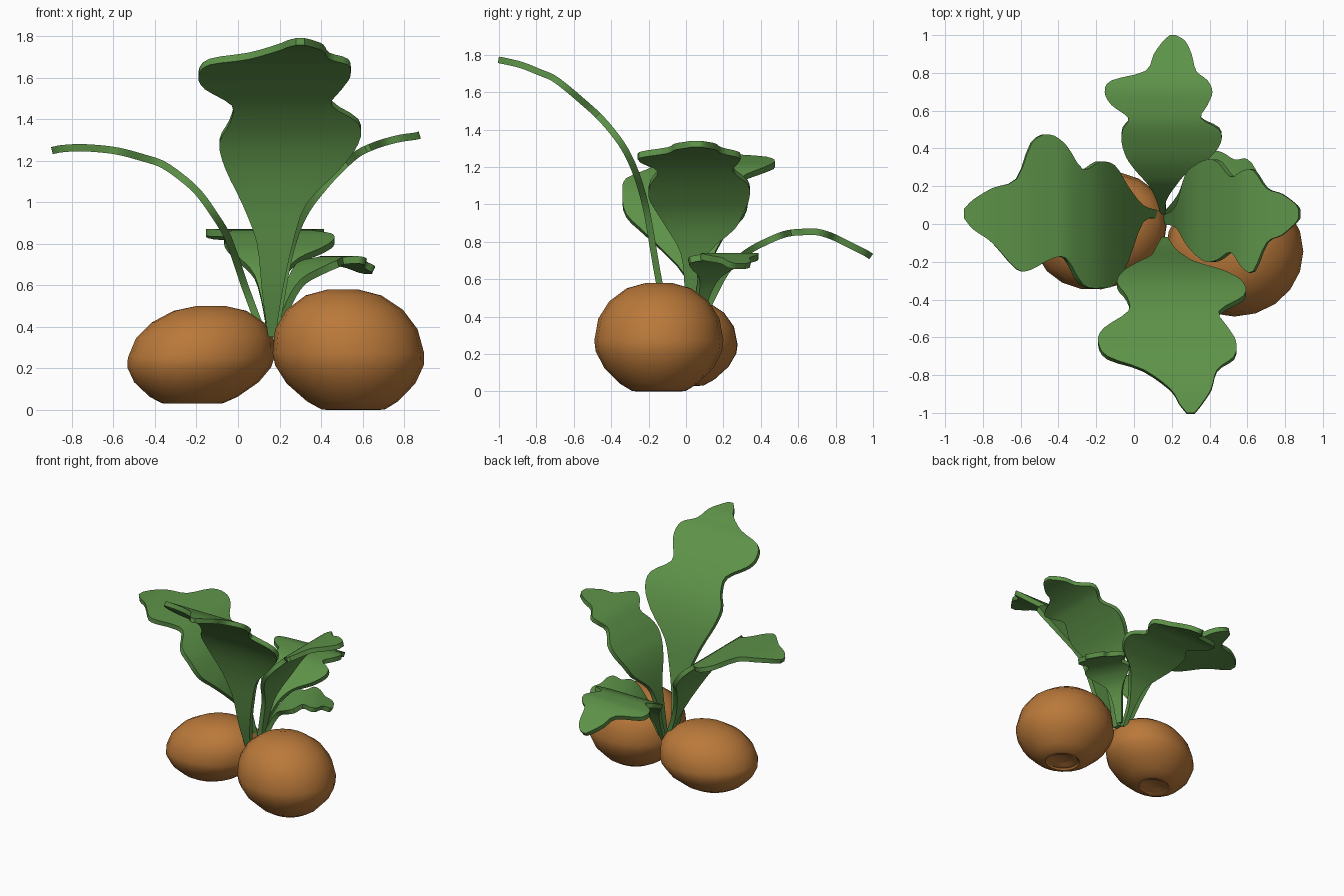
import bpy, bmesh, math
from mathutils import Vector, Matrix

if "Cube" in bpy.data.objects:
    bpy.data.objects.remove(bpy.data.objects["Cube"])


def make_material(name, color):
    mat = bpy.data.materials.new(name)
    mat.use_nodes = True
    mat.diffuse_color = color
    mat.node_tree.nodes["Principled BSDF"].inputs["Base Color"].default_value = color
    return mat


leaf_green = make_material("leaf green", (0.11, 0.29, 0.066, 1))
bulb_brown = make_material("bulb brown", (0.49, 0.19, 0.042, 1))


def finish(bm, name, mat, angle):
    """Turn a bmesh into a smooth-shaded object."""
    mesh = bpy.data.meshes.new(name)
    bm.to_mesh(mesh)
    bm.free()
    mesh.materials.append(mat)
    obj = bpy.data.objects.new(name, mesh)
    bpy.context.collection.objects.link(obj)
    bpy.ops.object.select_all(action="DESELECT")
    obj.select_set(True)
    bpy.context.view_layer.objects.active = obj
    bpy.ops.object.shade_smooth_by_angle(angle=math.radians(angle))
    return obj


# Bulbs: one lathed profile (radius, height) with a dimpled flat base
BULB_PROFILE = [(0, .04), (.2, .04), (.25, .02), (.31, .02), (.35, 0), (.42, .005),
                (.6, .07), (.85, .22), (.98, .37), (1, .47), (.94, .67),
                (.77, .83), (.5, .95), (.2, 1), (0, 1)]


def bulb(name, center, radii, bottom, height, turn, lean):
    bm = bmesh.new()
    verts = [bm.verts.new((r, 0, z)) for r, z in BULB_PROFILE]
    edges = [bm.edges.new(pair) for pair in zip(verts, verts[1:])]
    bmesh.ops.spin(bm, geom=verts + edges, axis=(0, 0, 1), cent=(0, 0, 0),
                   angle=math.tau, steps=20, use_duplicate=False)
    bmesh.ops.remove_doubles(bm, verts=bm.verts, dist=0.001)
    bmesh.ops.recalc_face_normals(bm, faces=bm.faces)
    spin = Matrix.Rotation(math.radians(turn), 3, "Z")
    for v in bm.verts:
        level = v.co.z
        p = spin @ Vector((v.co.x * radii[0], v.co.y * radii[1], 0))
        v.co = (p.x + center[0] + lean * (level - 0.5), p.y + center[1],
                bottom + level * height)
    return finish(bm, name, bulb_brown, 40)


bulb("large_bulb", (.53, -.145), (.365, .345), 0, .58, 0, -.05)
bulb("small_bulb", (-.175, -.035), (.36, .305), .03, .47, 22, .09)


# Leaves: stations along the rib, each (distance, height, one edge, other edge)
def smooth_stations(stations, steps=3):
    pts = [Vector(s) for s in stations]
    pts = [pts[0] * 2 - pts[1]] + pts + [pts[-1] * 2 - pts[-2]]
    rows = []
    for a, b, c, d in zip(pts, pts[1:], pts[2:], pts[3:]):
        for i in range(steps):
            t = i / steps
            rows.append(b + (c - a) * (t / 2) + (a * 2 - b * 5 + c * 4 - d) * (t * t / 2)
                        + (b * 3 - a - c * 3 + d) * (t ** 3 / 2))
    rows.append(pts[-2])
    return rows


def leaf(name, stations, along, across, origin=(0, 0), columns=4):
    along, across, origin = Vector(along), Vector(across), Vector(origin)
    bm = bmesh.new()
    grid = []
    for dist, height, low, high in smooth_stations(stations):
        row = []
        for c in range(columns + 1):
            p = origin + along * dist + across * (low + (high - low) * c / columns)
            row.append(bm.verts.new((p.x, p.y, height)))
        grid.append(row)
    for r0, r1 in zip(grid, grid[1:]):
        for c in range(columns):
            bm.faces.new((r0[c], r0[c + 1], r1[c + 1], r1[c]))
    bm.normal_update()
    if sum(f.normal.z for f in bm.faces) < 0:
        bmesh.ops.reverse_faces(bm, faces=bm.faces)
    obj = finish(bm, name, leaf_green, 40)
    # Give the blade its thickness on the underside, with crisp rims
    solid = obj.modifiers.new("thickness", "SOLIDIFY")
    solid.thickness = 0.035
    solid.offset = -1
    bpy.ops.object.modifier_apply(modifier=solid.name)
    bpy.ops.object.shade_smooth_by_angle(angle=math.radians(40))
    return obj


X, Y = (1, 0), (0, 1)

leaf("front_leaf", [
    (-.07, .36, .145, .18), (-.125, .58, .115, .215), (-.165, .81, .09, .265),
    (-.2, 1, .02, .33), (-.25, 1.17, -.06, .49), (-.31, 1.3, -.09, .58),
    (-.38, 1.4, -.04, .58), (-.46, 1.49, -.03, .45), (-.55, 1.57, -.16, .5),
    (-.62, 1.63, -.19, .54), (-.7, 1.69, -.14, .53), (-.77, 1.72, .05, .44),
    (-.87, 1.76, .19, .41), (-.95, 1.78, .24, .36), (-1, 1.79, .28, .32)], Y, X)

leaf("back_leaf", [
    (.05, .36, .14, .17), (.12, .5, .12, .17), (.2, .65, .08, .22),
    (.28, .73, .01, .29), (.35, .78, -.04, .4), (.43, .82, -.065, .46),
    (.5, .85, -.06, .45), (.56, .865, -.03, .355), (.63, .87, -.12, .39),
    (.7, .87, -.155, .415), (.76, .855, -.12, .39), (.81, .835, .06, .33),
    (.9, .79, .105, .305), (.97, .755, .155, .27), (1, .735, .19, .22)], Y, X)

leaf("right_leaf", [
    (.14, .36, .03, .07), (.05, .6, .01, .1), (-.03, .83, -.2, .2),
    (-.1, .95, -.32, .31), (-.18, 1.06, -.34, .33), (-.27, 1.14, -.32, .29),
    (-.36, 1.2, -.18, .42), (-.45, 1.23, -.19, .475), (-.54, 1.255, -.24, .43),
    (-.62, 1.27, -.24, .24), (-.75, 1.28, -.1, .19), (-.85, 1.275, -.03, .13),
    (-.9, 1.265, .03, .08)], X, Y)

leaf("left_leaf", [
    (.16, .36, 0, .05), (.2, .6, -.01, .07), (.23, .75, -.03, .12),
    (.27, .88, -.1, .26), (.32, .98, -.16, .31), (.38, 1.06, -.2, .34),
    (.44, 1.13, -.19, .33), (.51, 1.2, -.15, .25), (.57, 1.25, -.23, .28),
    (.63, 1.28, -.25, .285), (.7, 1.305, -.1, .19), (.78, 1.325, -.06, .16),
    (.85, 1.335, 0, .11), (.87, 1.34, .03, .08)], X, Y)

turn = math.radians(30)
leaf("young_leaf", [
    (0, .38, -.02, .02), (.06, .53, -.03, .04), (.12, .63, -.06, .07),
    (.19, .69, -.15, .13), (.25, .72, -.18, .16), (.31, .735, -.13, .12),
    (.37, .74, -.18, .17), (.42, .73, -.17, .14), (.46, .715, -.1, .07),
    (.51, .695, -.09, .05), (.53, .685, -.06, .01)],
    (math.cos(turn), math.sin(turn)), (-math.sin(turn), math.cos(turn)), (.17, .05))
